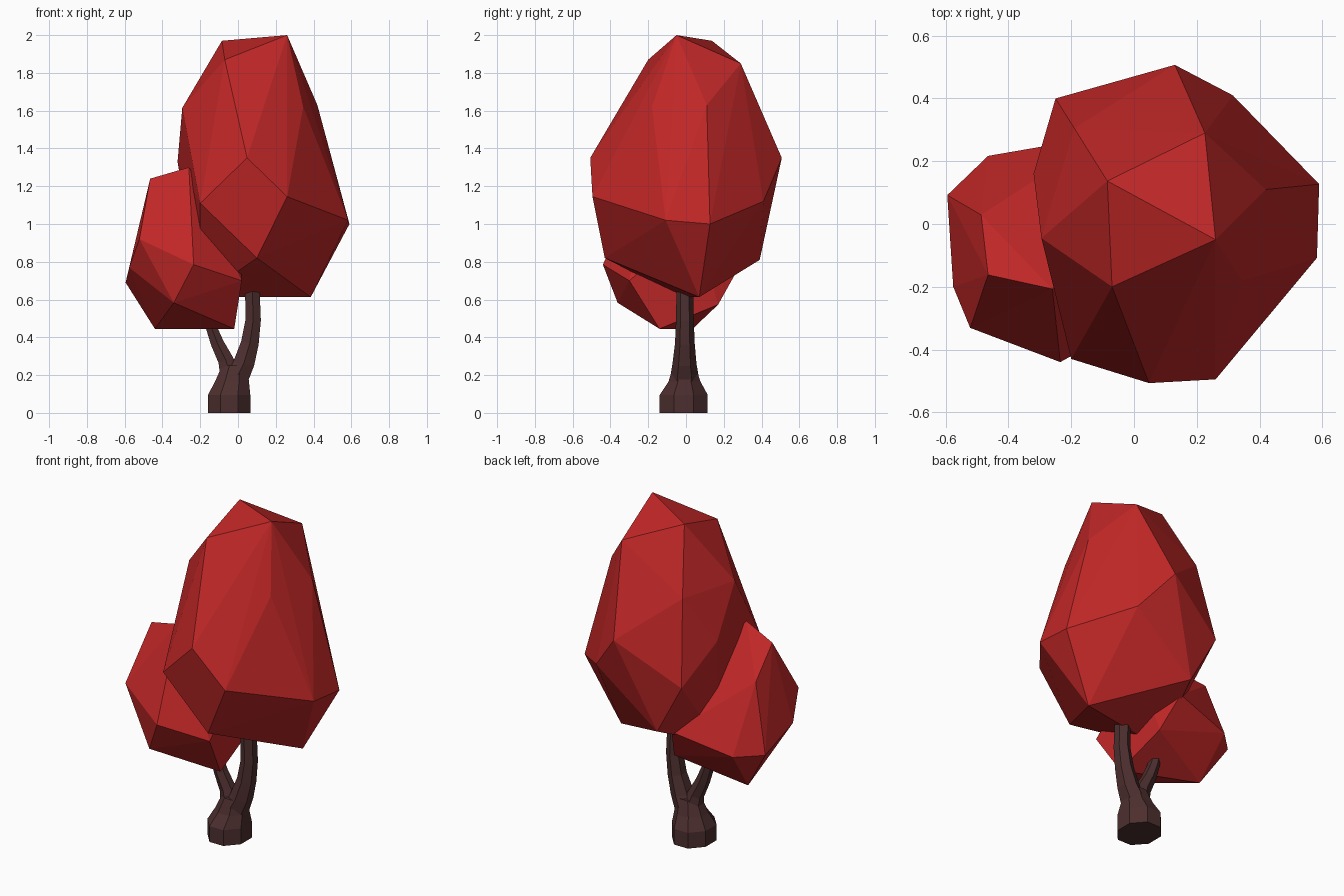
import bpy, bmesh, math
from mathutils import Vector

if "Cube" in bpy.data.objects:
    bpy.data.objects.remove(bpy.data.objects["Cube"])


def material(name, rgb):
    m = bpy.data.materials.new(name)
    m.diffuse_color = (*rgb, 1)
    m.use_nodes = True
    m.node_tree.nodes["Principled BSDF"].inputs["Base Color"].default_value = m.diffuse_color
    return m


RED = material("leaf red", (0.53, 0.02, 0.02))
BROWN = material("bark brown", (0.075, 0.028, 0.028))


def finish(bm, name, mat):
    bmesh.ops.recalc_face_normals(bm, faces=bm.faces[:])
    me = bpy.data.meshes.new(name)
    bm.to_mesh(me)
    bm.free()
    me.materials.append(mat)
    ob = bpy.data.objects.new(name, me)
    bpy.context.collection.objects.link(ob)
    return ob


def crown(name, points):
    """Faceted foliage: convex hull around a few corner points."""
    bm = bmesh.new()
    for p in points:
        bm.verts.new(p)
    res = bmesh.ops.convex_hull(bm, input=bm.verts[:])
    loose = {v for v in res["geom_interior"] if isinstance(v, bmesh.types.BMVert)}
    bmesh.ops.delete(bm, geom=list(loose), context="VERTS")
    bmesh.ops.dissolve_limit(bm, angle_limit=math.radians(3),
                             verts=bm.verts[:], edges=bm.edges[:])
    return finish(bm, name, RED)


def limb(name, rings, sides):
    """Tapered tube; each ring is x, y, z, x radius, y radius, tilt."""
    bm = bmesh.new()
    loops = []
    for x, y, z, rx, ry, tilt in rings:
        loop = []
        for i in range(sides):
            a = 2 * math.pi * (i + 0.5) / sides
            dx = rx * math.cos(a) / math.cos(math.pi / sides)
            dy = ry * math.sin(a) / math.cos(math.pi / sides)
            loop.append(bm.verts.new((x + dx, y + dy, z + dx * tilt)))
        loops.append(loop)
    for lo, hi in zip(loops, loops[1:]):
        for i in range(sides):
            j = (i + 1) % sides
            bm.faces.new((lo[i], lo[j], hi[j], hi[i]))
    bm.faces.new(loops[0])
    bm.faces.new(loops[-1])
    return finish(bm, name, BROWN)


# Tall main crown
crown("main_crown", [
    (.26, -.05, 2.0), (-.085, .137, 1.97), (-.07, -.20, 1.87), (.226, .29, 1.85),
    (.42, .11, 1.63), (.345, -.18, 1.62), (-.295, -.045, 1.615), (-.19, .305, 1.61),
    (.59, .127, 1.0), (.583, -.108, 1.02), (.26, -.495, 1.145), (.048, -.507, 1.35),
    (.13, .507, 1.35), (.315, .41, 1.12), (-.25, .40, 1.12), (-.32, .16, 1.33),
    (-.2, -.43, 1.11),
    (.10, -.43, .82), (.385, .07, .613), (-.08, .39, .81), (-.2, -.03, .613),
])

# Small side crown
crown("side_crown", [
    (-.465, -.162, 1.24), (-.26, -.207, 1.30), (-.487, .029, 1.08),
    (-.522, -.331, .92), (-.576, -.20, .77), (-.595, .092, .69), (-.465, .217, .69),
    (-.235, -.44, .785), (-.34, -.362, .583), (-.44, .035, .445), (-.02, -.14, .445),
    (-.04, .17, .573), (-.10, .28, .77), (.02, -.30, .70), (0, .05, 1.0),
])

# Flared foot of the trunk
limb("trunk_base", [
    (-.047, -.012, 0, .112, .127, 0),
    (-.047, -.012, .095, .112, .127, 0),
    (-.032, -.008, .165, .09, .085, 0),
    (-.018, -.008, .25, .066, .057, 0),
], 8)

# Main branch leaning right
limb("main_branch", [
    (-.02, -.008, .16, .07, .07, 0),
    (.03, -.008, .26, .055, .055, -.2),
    (.063, -.006, .37, .046, .045, -.2),
    (.08, -.006, .49, .041, .041, 0),
    (.076, -.006, .66, .038, .038, 0),
], 6)

# Side branch leaning left
limb("side_branch", [
    (-.035, -.005, .18, .055, .055, .3),
    (-.065, -.005, .28, .038, .038, .4),
    (-.11, -.005, .37, .032, .034, .4),
    (-.14, -.005, .45, .028, .032, .3),
    (-.158, -.005, .52, .026, .03, .2),
], 6)
